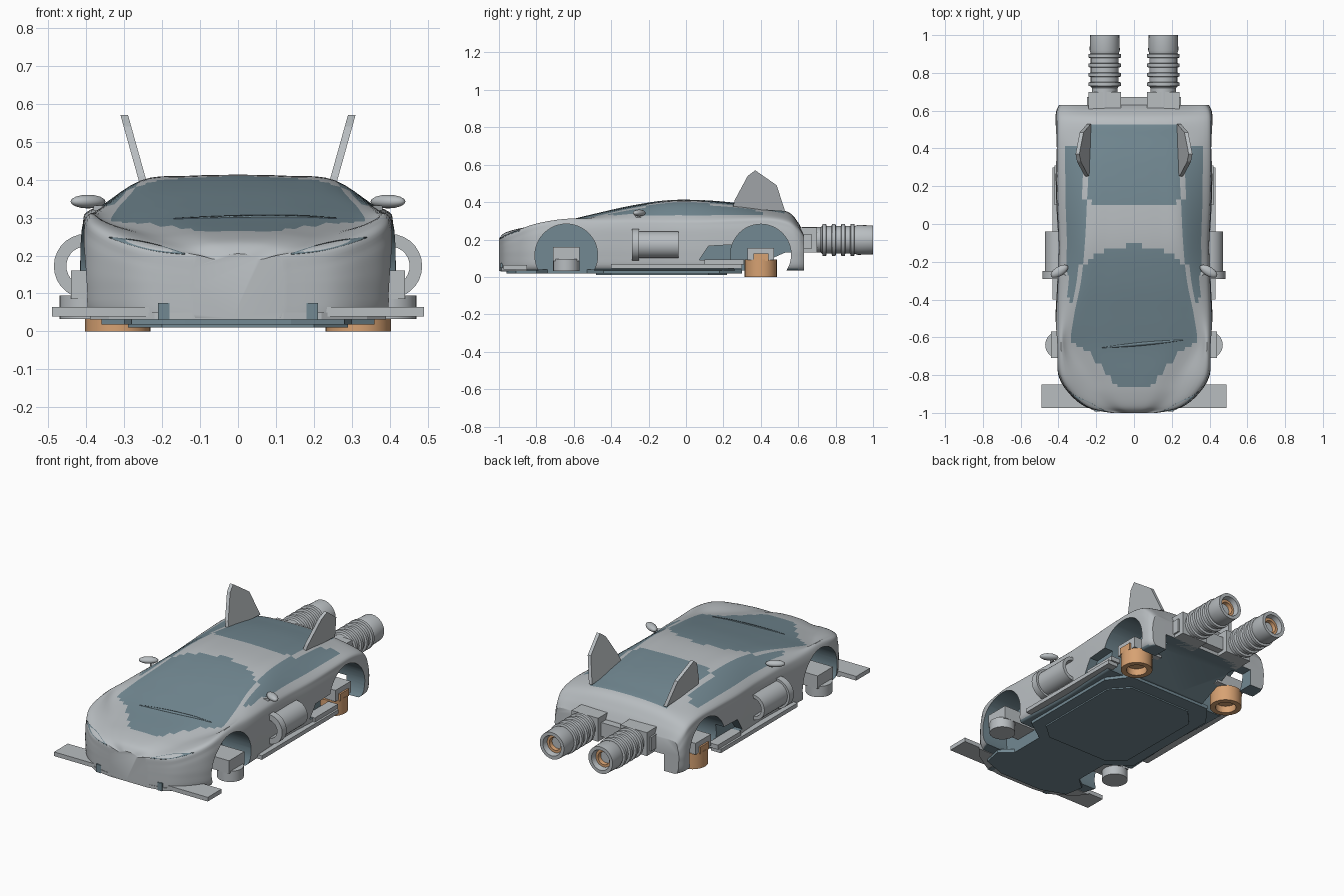
import bpy, bmesh, math
from mathutils import Vector
from mathutils.bvhtree import BVHTree

if "Cube" in bpy.data.objects:
    bpy.data.objects.remove(bpy.data.objects["Cube"])


def material(name, rgb):
    mat = bpy.data.materials.new(name)
    mat.use_nodes = True
    mat.diffuse_color = (*rgb, 1)
    mat.node_tree.nodes["Principled BSDF"].inputs["Base Color"].default_value = (*rgb, 1)
    return mat


GREY, BLUE, COPPER = range(3)
MATS = [material("light grey paint", (.48, .51, .53)),
        material("blue grey glass", (.17, .25, .29)),
        material("copper", (.68, .36, .17))]


def make(name, verts, faces, mat=GREY, mirror=False, smooth=True):
    """Build an object in world coordinates, optionally mirrored across x."""
    bm = bmesh.new()
    vs = [bm.verts.new(v) for v in verts]
    for f in faces:
        bm.faces.new([vs[i] for i in f]).material_index = mat
    bmesh.ops.remove_doubles(bm, verts=bm.verts, dist=1e-5)
    bmesh.ops.recalc_face_normals(bm, faces=bm.faces)
    mesh = bpy.data.meshes.new(name)
    bm.to_mesh(mesh)
    bm.free()
    obj = bpy.data.objects.new(name, mesh)
    bpy.context.collection.objects.link(obj)
    for m in MATS:
        mesh.materials.append(m)
    if mirror:
        obj.modifiers.new("mirror", 'MIRROR').use_mirror_merge = False
    if smooth:
        shade(obj)
    return obj


def shade(obj):
    bpy.ops.object.select_all(action='DESELECT')
    obj.select_set(True)
    bpy.context.view_layer.objects.active = obj
    bpy.ops.object.shade_smooth_by_angle(angle=math.radians(32))


def prism(name, outline, lo, hi, axis, mat=GREY, mirror=False, lean=0):
    """Extrude a 2D outline along x or z; lean shears x with height."""
    n = len(outline)
    put = (lambda a, b, t: (t + lean * b, a, b)) if axis == 'x' else (lambda a, b, t: (a, b, t))
    verts = [put(a, b, t) for t in (lo, hi) for a, b in outline]
    faces = [range(n), range(n, 2 * n)]
    faces += [(i, (i + 1) % n, n + (i + 1) % n, n + i) for i in range(n)]
    return make(name, verts, faces, mat, mirror, smooth=False)


def box(name, xs, ys, zs, mat=GREY, mirror=False):
    outline = [(xs[0], ys[0]), (xs[1], ys[0]), (xs[1], ys[1]), (xs[0], ys[1])]
    return prism(name, outline, *zs, 'z', mat, mirror)


def lathe(name, profile, centre, axis, mat=GREY, mirror=True, sides=28):
    """Spin a closed (radius, position) profile around an axis."""
    verts, faces, n = [], [], len(profile)
    for k in range(sides):
        c, s = math.cos(math.tau * k / sides), math.sin(math.tau * k / sides)
        for r, t in profile:
            offset = {'x': (t, r * c, r * s), 'y': (r * c, t, r * s), 'z': (r * c, r * s, t)}[axis]
            verts.append(Vector(centre) + Vector(offset))
        for i in range(n):
            j, m = (i + 1) % n, (k + 1) % sides
            if profile[i][0] + profile[j][0] > 0:
                quad = [(k, i), (k, j), (m, j), (m, i)]
                faces.append([(0 if profile[b][0] == 0 else a) * n + b for a, b in quad])
    faces = [list(dict.fromkeys(f)) for f in faces]
    return make(name, verts, faces, mat, mirror)


def spline(points, steps):
    """Catmull-Rom through tuples of any length."""
    pts = [points[0], *points, points[-1]]
    out = []
    for a, b, c, d in zip(pts, pts[1:], pts[2:], pts[3:]):
        for s in range(steps):
            t = s / steps
            out.append(tuple(q + t * (r - p) / 2 + t * t * (p - 2.5 * q + 2 * r - w / 2)
                             + t ** 3 * (1.5 * (q - r) + (w - p) / 2)
                             for p, q, r, w in zip(a, b, c, d)))
    return out + [tuple(points[-1])]


def section(w, zs, wr, zt, zb=.035):
    """Half cross-section: floor, flank, shoulder, roof edge, roof."""
    return [(0, zb), (.8 * w, zb), (.97 * w, zb + .01), (w, zb + .08),
            (w, zb + .6 * (zs - zb)), (.985 * w, zs - .04), (.93 * w, zs),
            (wr, zt - .015), (.5 * wr, zt - .003), (0, zt)]


# Body shell: y, half width, shoulder height, roof half width, roof height
STATIONS = [(-1, .12, .2, .06, .205), (-.97, .25, .22, .13, .235), (-.9, .34, .25, .2, .257),
            (-.8, .4, .285, .25, .275), (-.65, .415, .31, .33, .3), (-.5, .415, .31, .32, .335),
            (-.3, .405, .315, .28, .38), (-.1, .4, .315, .26, .41), (.1, .41, .315, .25, .41),
            (.3, .415, .32, .24, .392), (.45, .415, .32, .24, .368), (.55, .415, .3, .25, .345),
            (.6, .41, .26, .28, .29), (.63, .395, .22, .27, .235)]
STEP = 5
verts, faces = [], []
rings = spline(STATIONS, 7)
for y, *dims in rings:
    half = spline(section(*dims), STEP)
    verts += [(x, y, z) for x, z in half] + [(-x, y, z) for x, z in half[-2:0:-1]]
n = len(verts) // len(rings)
for r in range(len(rings) - 1):
    faces += [(r * n + i, r * n + (i + 1) % n, (r + 1) * n + (i + 1) % n, (r + 1) * n + i) for i in range(n)]
faces += [range(n), range(len(verts) - n, len(verts))]
body = make("body_shell", verts, faces)


def lerp_table(y, table):
    for (a, p), (b, q) in zip(table, table[1:]):
        if a <= y <= b:
            return p + (q - p) * (y - a) / (b - a)
    return 0


# Glass and dark floor
SCREEN = [(-.86, .09), (-.72, .2), (-.69, .22), (-.63, .325), (-.5, .32), (-.3, .272), (-.1, .25)]
SIDE_TOP = [(-.42, .335), (-.3, .36), (-.1, .396), (.1, .397), (.25, .385), (.42, .345)]
for face in body.data.polygons:
    x, y, z = face.center
    x = abs(x)
    up = face.normal.z
    screen = up > .3 and x < lerp_table(y, SCREEN) and y < -.11 - 1.5 * x * x
    rear = up > .3 and .09 < y < .53 and x < .235
    side = x > .262 and .332 < z < lerp_table(y, SIDE_TOP) and not .09 < y < .11
    if screen or rear or side or up < -.7:
        face.material_index = BLUE

# Wheel arches, side scoops and rear diffuser cut from the shell
cutters = []
for s in (1, -1):
    for y, z, radius in ((-.64, .115, .168), (.4, .12, .162)):
        ends = [(0, .23 * s), (radius, .23 * s), (radius, .6 * s), (0, .6 * s)]
        cutters.append(lathe("arch_cutter", ends, (0, y, z), 'x', BLUE, False, 48))
    scoop = [(.07, .09), (.12, .165), (.3, .175), (.3, .09)]
    cutters.append(prism("scoop_cutter", scoop, .36 * s, .6 * s, 'x', BLUE))
diffuser = [(.3, -.05), (.3, .03), (.53, .13), (.7, .13), (.7, -.05)]
cutters.append(prism("diffuser_cutter", diffuser, -.3, .3, 'x', BLUE))
for cutter in cutters:
    cutter.hide_render = True
    mod = body.modifiers.new("cut", 'BOOLEAN')
    mod.operation, mod.solver, mod.object = 'DIFFERENCE', 'EXACT', cutter
    bpy.context.view_layer.objects.active = body
    bpy.ops.object.modifier_apply(modifier=mod.name)
    bpy.data.objects.remove(cutter)
shade(body)

# Headlight slits and wiper laid on the shell
tree = BVHTree.FromPolygons([v.co for v in body.data.vertices], [p.vertices for p in body.data.polygons])


def sliver(name, start, end, width, forward, mirror=False, steps=12):
    verts = []
    ray = Vector((0, 1, 0)) if forward else Vector((0, 0, -1))
    for i in range(steps + 1):
        t = i / steps
        a, b = Vector(start).lerp(Vector(end), t)
        for side in (-1, 1):
            c = b + side * (.001 + width * math.sin(math.pi * t))
            origin = Vector((a, -2, c)) if forward else Vector((a, c, 2))
            verts.append(tree.ray_cast(origin, ray)[0] - ray * .002)
    quads = [(2 * i, 2 * i + 1, 2 * i + 3, 2 * i + 2) for i in range(steps)]
    obj = make(name, verts, quads, BLUE, mirror)
    obj.modifiers.new("thickness", 'SOLIDIFY').thickness = .004


sliver("headlights", (.14, .205), (.34, .248), .008, True, True)
sliver("wiper", (-.17, -.655), (.26, -.615), .008, False)

# Floor pan with raised centre panel
pan = [(.14, -.96), (.28, -.91), (.3, -.8), (.23, -.74), (.23, -.53), (.36, -.44), (.36, .18), (.27, .3)]
panel = [(.2, -.48), (.29, -.4), (.29, .12), (.2, .22)]
for name, half, lo, hi in (("floor_pan", pan, .018, .04), ("floor_panel", panel, .01, .02)):
    prism(name, half + [(-x, y) for x, y in reversed(half)], lo, hi, 'z', BLUE)

# Front splitter, bumper lip and its vents
box("front_splitter", (-.49, .49), (-.975, -.85), (.04, .064))
lip = [(.12, -1), (.22, -.985), (.34, -.91), (.39, -.85)]
prism("bumper_lip", lip + [(-x, y) for x, y in reversed(lip)], .032, .05, 'z')
box("bumper_vents", (.18, .21), (-.992, -.95), (.03, .075), BLUE, True)

# Side rails, rear blades and hollow side pods
box("side_rails", (.37, .432), (-.4, .3), (.045, .068), mirror=True)
box("rail_blades", (.36, .42), (.1, .31), (.066, .092), mirror=True)
pod = [(.052, -.04), (.052, -.29), (.085, -.29), (.085, -.25), (.072, -.25), (.072, -.04)]
lathe("side_pods", pod, (.4, 0, .172), 'y')

# Front lift hubs
box("front_hub_arms", (.2, .44), (-.71, -.57), (.085, .16), mirror=True)
lathe("front_hubs", [(0, .033), (.07, .033), (.07, .095), (0, .095)], (.4, -.64, 0), 'z')

# Rear lift thrusters
box("rear_hub_arms", (.2, .39), (.33, .47), (.09, .155), mirror=True)
tube = [(.056, .04), (.056, 0), (.086, 0), (.086, .092), (0, .092), (0, .04)]
lathe("rear_thrusters", tube, (.317, .4, 0), 'z', COPPER)
box("thruster_collars", (.24, .4), (.36, .44), (.085, .125), COPPER, True)

# Rear engines: ribbed barrels, copper throat rings and mounts
barrel = [(0, .62), (.068, .62), (.068, .72)]
for y in (.74, .79, .84, .89):
    barrel += [(.074, y - .012), (.086, y - .009), (.086, y + .009), (.074, y + .012)]
barrel += [(.08, .92), (.077, 1), (.058, 1), (.048, .95), (0, .95)]
lathe("engine_barrels", barrel, (.155, 0, .198), 'y')
ring = [(.048, .94), (.05, .972), (.036, .972), (.032, .94)]
lathe("engine_throats", ring, (.155, 0, .198), 'y', COPPER)
box("engine_mounts", (.07, .24), (.58, .7), (.13, .265), mirror=True)
box("engine_crossbar", (-.25, .25), (.58, .672), (.15, .23))

# Leaning tail fins
fin = [(.25, .37), (.26, .41), (.33, .54), (.37, .57), (.485, .49), (.53, .35)]
prism("tail_fins", fin, .13, .15, 'x', mirror=True, lean=.28)

# Door mirrors on short stalks
arc = [(math.sin(math.pi * i / 8), -math.cos(math.pi * i / 8)) for i in range(9)]
heads = lathe("mirror_heads", arc, (0, 0, 0), 'z')
for v in heads.data.vertices:
    x, y, z = v.co
    v.co = (.395 + .046 * x, -.25 + .028 * y - .02 * x, .342 + .018 * z)
stalk = [(.32, -.3), (.38, -.26), (.38, -.24), (.32, -.27)]
prism("mirror_stalks", stalk, .318, .332, 'z', mirror=True)
